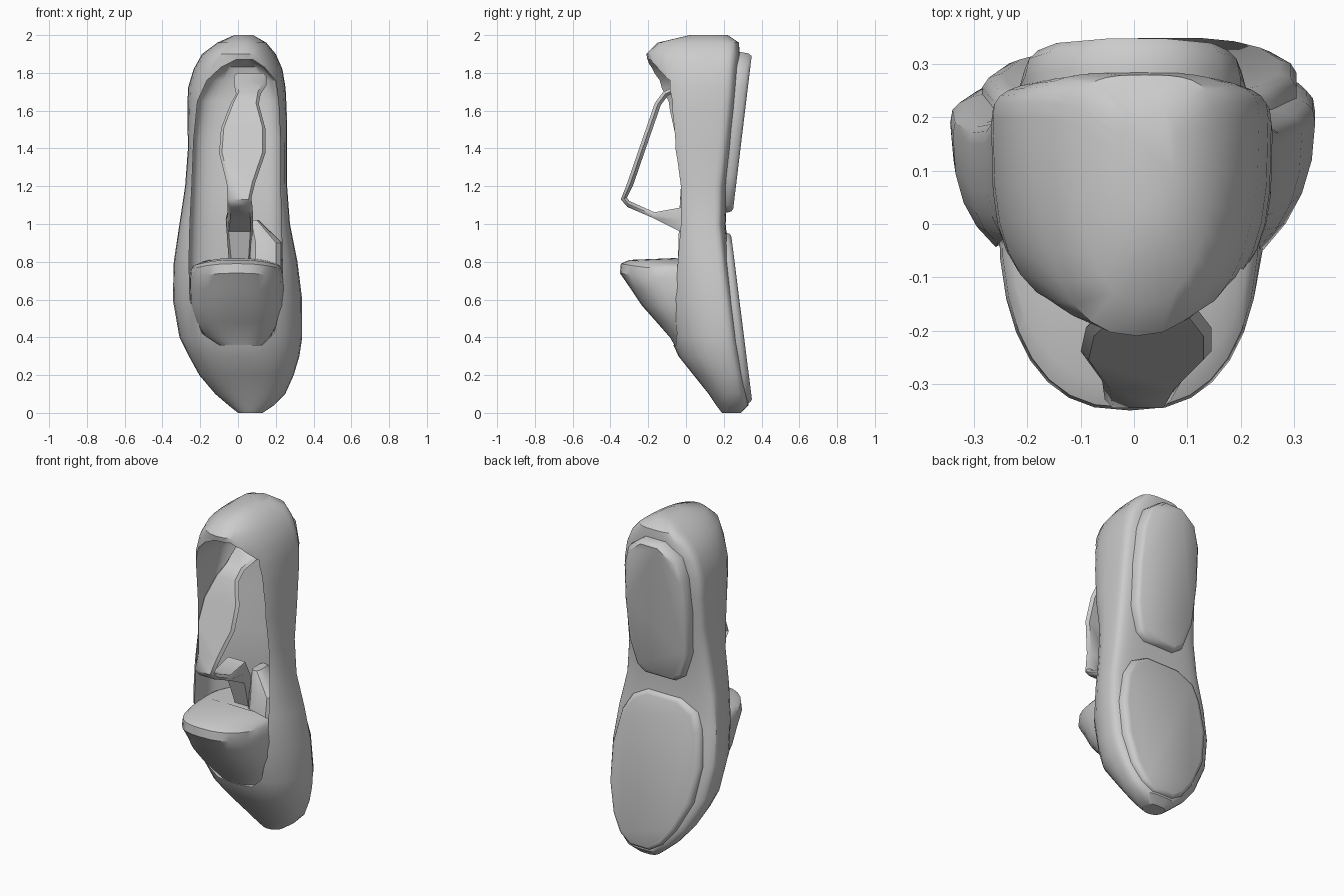
import bpy, bmesh
from math import cos, sin, pi


def spow(v, p):
    return (abs(v) ** p) * (1 if v >= 0 else -1)


def make_object(name, bm, angle=0.6):
    bmesh.ops.recalc_face_normals(bm, faces=bm.faces)
    me = bpy.data.meshes.new(name)
    bm.to_mesh(me)
    bm.free()
    ob = bpy.data.objects.new(name, me)
    bpy.context.collection.objects.link(ob)
    smooth(ob, angle)
    return ob


def smooth(ob, angle):
    bpy.ops.object.select_all(action='DESELECT')
    ob.select_set(True)
    bpy.context.view_layer.objects.active = ob
    bpy.ops.object.shade_smooth_by_angle(angle=angle)


def loft(name, rings, angle=0.6):
    """Skin a list of equal-length point rings and cap both ends."""
    bm = bmesh.new()
    rows = [[bm.verts.new(p) for p in r] for r in rings]
    n = len(rows[0])
    for a, b in zip(rows, rows[1:]):
        for i in range(n):
            j = (i + 1) % n
            bm.faces.new((a[i], a[j], b[j], b[i]))
    bm.faces.new(rows[0])
    bm.faces.new(rows[-1])
    return make_object(name, bm, angle)


def section(z, xl, xr, yf, ym, yb, p, n=32, tilt=0.0):
    """Rounded outline: front half from yf to ym, back half from ym to yb."""
    cx, w = (xl + xr) / 2, (xr - xl) / 2
    ring = []
    for i in range(n):
        a = 2 * pi * i / n
        c, s = cos(a), sin(a)
        q = p if s < 0 else 0.65
        y = ym + (ym - yf if s < 0 else yb - ym) * spow(s, q)
        ring.append((cx + w * spow(c, q), y, z - tilt * c * c))
    return ring


# Shoe body, toe down: z, left, right, front, widest y, back, front squareness
body_rows = [
    (0.00, 0.00, 0.13, 0.19, 0.24, 0.29, 1.0),
    (0.04, -0.05, 0.19, 0.16, 0.25, 0.33, 0.9),
    (0.10, -0.12, 0.25, 0.12, 0.25, 0.33, 0.9),
    (0.20, -0.205, 0.295, 0.04, 0.24, 0.315, 0.9),
    (0.30, -0.26, 0.325, -0.04, 0.22, 0.30, 0.9),
    (0.40, -0.31, 0.34, -0.085, 0.21, 0.285, 0.95),
    (0.60, -0.345, 0.34, -0.14, 0.19, 0.26, 0.95),
    (0.80, -0.34, 0.315, -0.11, 0.17, 0.23, 0.8),
    (1.00, -0.31, 0.275, -0.08, 0.15, 0.21, 0.6),
    (1.20, -0.28, 0.26, -0.09, 0.15, 0.22, 0.6),
    (1.40, -0.265, 0.26, -0.135, 0.17, 0.245, 0.6),
    (1.60, -0.268, 0.258, -0.15, 0.19, 0.265, 0.6),
    (1.72, -0.265, 0.252, -0.17, 0.20, 0.275, 0.65),
    (1.82, -0.235, 0.235, -0.195, 0.20, 0.28, 0.75),
    (1.90, -0.19, 0.20, -0.21, 0.20, 0.285, 0.85),
    (1.96, -0.11, 0.15, -0.15, 0.19, 0.28, 0.85),
    (2.00, -0.02, 0.08, 0.02, 0.13, 0.22, 1.0)]
body = loft("shoe_body", [section(*r) for r in body_rows])

# Foot opening: z, left, right, depth
cut_rows = [(0.36, -0.10, 0.13, 0.05), (0.42, -0.19, 0.19, 0.12),
            (0.60, -0.255, 0.235, 0.17), (0.80, -0.26, 0.235, 0.16),
            (1.00, -0.255, 0.23, 0.14), (1.20, -0.245, 0.225, 0.15),
            (1.45, -0.235, 0.225, 0.17), (1.65, -0.215, 0.215, 0.19),
            (1.76, -0.165, 0.20, 0.19), (1.83, -0.09, 0.14, 0.17),
            (1.87, -0.01, 0.08, 0.12)]
cutter = loft("opening_cutter", [section(z, l, r, -0.6, d - 0.12, d, 0.3)
                                 for z, l, r, d in cut_rows])
mod = body.modifiers.new("opening", 'BOOLEAN')
mod.object, mod.operation, mod.solver = cutter, 'DIFFERENCE', 'EXACT'
bpy.ops.object.select_all(action='DESELECT')
bpy.context.view_layer.objects.active = body
body.select_set(True)
bpy.ops.object.modifier_apply(modifier=mod.name)
bpy.data.objects.remove(cutter)
smooth(body, 0.6)


def pad(name, rows, y0, y1):
    """Flat sole block: outline rows (z, left, right), y0/y1 give y from z."""
    out = [(r, z) for z, l, r in rows] + [(l, z) for z, l, r in rows[::-1]]
    mx = sum(p[0] for p in out) / len(out)
    mz = sum(p[1] for p in out) / len(out)

    def ring(k, s, d=0):
        return [(mx + (x - mx) * s, y0(z) * (1 - k) + y1(z) * k + d,
                 mz + (z - mz) * (1 + (s - 1) * 0.4)) for x, z in out]
    return loft(name, [ring(0, 1, -0.05), ring(0.2, 1), ring(0.75, 0.96),
                       ring(1, 0.88)], 0.9)


# Forefoot sole and heel block
pad("front_sole", [(0.05, 0.01, 0.14), (0.10, -0.07, 0.21), (0.20, -0.15, 0.265),
                   (0.38, -0.245, 0.305), (0.60, -0.285, 0.305), (0.80, -0.265, 0.26),
                   (0.90, -0.23, 0.20), (0.955, -0.12, 0.10)],
    lambda z: 0.325 - 0.125 * z, lambda z: 0.355 - 0.12 * z)
pad("heel_block", [(1.06, -0.09, 0.11), (1.10, -0.15, 0.16), (1.25, -0.20, 0.20),
                   (1.50, -0.215, 0.21), (1.72, -0.205, 0.20), (1.84, -0.165, 0.165),
                   (1.91, -0.06, 0.07)],
    lambda z: 0.21 + 0.08 * (z - 1.06), lambda z: 0.25 + 0.115 * (z - 1.06))

# Raised instep bulging out of the opening, its top edge dipping at the sides
vamp_rows = [(0.33, -0.07, 0.11, -0.045), (0.40, -0.17, 0.17, -0.085),
             (0.48, -0.225, 0.215, -0.155), (0.57, -0.25, 0.24, -0.235),
             (0.66, -0.255, 0.245, -0.295), (0.74, -0.255, 0.24, -0.35),
             (0.79, -0.25, 0.235, -0.345), (0.81, -0.235, 0.22, -0.30),
             (0.82, -0.21, 0.20, -0.05)]
loft("instep", [section(z, l, r, f, 0.04, 0.17, 0.8, tilt=0.03 if z > 0.7 else 0)
                for z, l, r, f in vamp_rows])

# Crumpled lining fold beside the instep
loft("lining_fold", [section(0.76, 0.06, 0.235, -0.04, 0.05, 0.15, 0.7, 12),
                     section(0.90, 0.06, 0.235, -0.02, 0.06, 0.15, 0.7, 12),
                     section(1.02, 0.06, 0.11, 0.03, 0.08, 0.15, 0.7, 12)])

# Raised tongue strap: y, z, left, right, thickness direction (y, z)
strap_pts = [(0.06, 1.80, -0.02, 0.15, 0, -1), (-0.02, 1.75, -0.02, 0.15, 0.3, -1),
             (-0.12, 1.70, -0.01, 0.12, 0.7, -0.7), (-0.165, 1.64, -0.04, 0.11, 1, -0.3),
             (-0.21, 1.51, -0.09, 0.145, 1, -0.3), (-0.255, 1.38, -0.10, 0.145, 1, -0.3),
             (-0.31, 1.22, -0.06, 0.09, 1, -0.3), (-0.345, 1.13, -0.055, 0.07, 1, 0.3),
             (-0.31, 1.09, -0.055, 0.075, 0.3, 1), (-0.17, 1.03, -0.055, 0.08, 0.1, 1),
             (-0.03, 0.96, -0.065, 0.08, 0.2, 4), (0.02, 0.80, -0.05, 0.07, 3, 1)]
rings = []
for y, z, l, r, dy, dz in strap_pts:
    t, e = 0.032, 0.015
    prof = [(l, 0.5), (l + e, 0), (r - e, 0), (r, 0.5), (r - e, 1), (l + e, 1)]
    rings.append([(x, y + dy * t * k, z + dz * t * k) for x, k in prof])
loft("tongue_strap", rings, 0.8)
